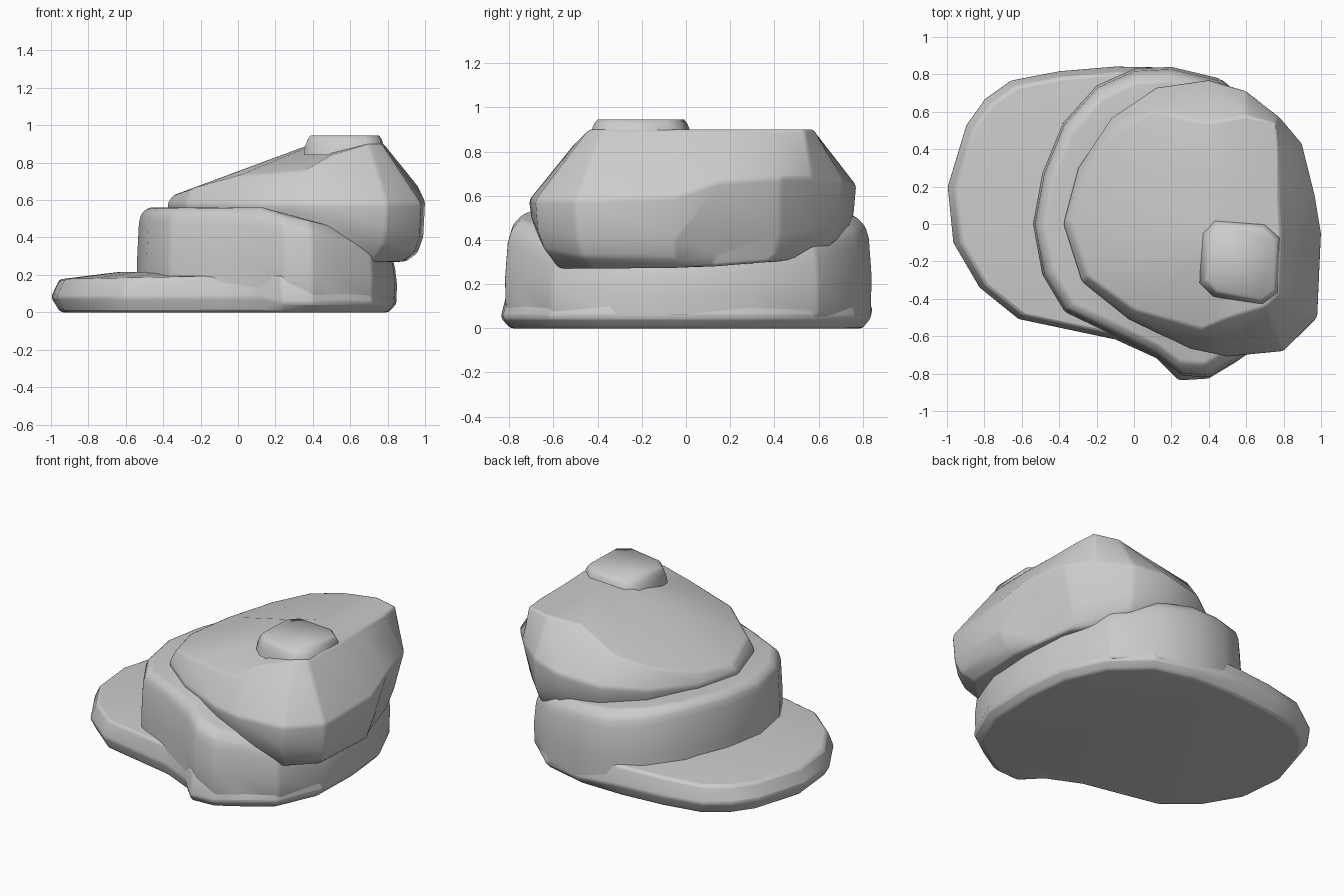
import bpy, bmesh

if "Cube" in bpy.data.objects:
    bpy.data.objects.remove(bpy.data.objects["Cube"])


def loft(name, rings, bevel=0.015):
    """Skin a stack of rings (equal point counts) and cap both ends."""
    bm = bmesh.new()
    loops = [[bm.verts.new(p) for p in r] for r in rings]
    n = len(loops[0])
    for a, b in zip(loops, loops[1:]):
        for i in range(n):
            j = (i + 1) % n
            bm.faces.new((a[i], a[j], b[j], b[i]))
    bm.faces.new(loops[0])
    bm.faces.new(loops[-1])
    bmesh.ops.recalc_face_normals(bm, faces=bm.faces)
    mesh = bpy.data.meshes.new(name)
    bm.to_mesh(mesh)
    bm.free()
    ob = bpy.data.objects.new(name, mesh)
    bpy.context.collection.objects.link(ob)
    bpy.context.view_layer.objects.active = ob
    ob.select_set(True)
    bpy.ops.object.shade_smooth_by_angle(angle=0.9)
    ob.select_set(False)
    if bevel:
        mod = ob.modifiers.new("soft_edges", 'BEVEL')
        mod.width = bevel
        mod.segments = 2
        mod.angle_limit = 0.45
    return ob


def ring(outline, z, s=1.0, c=(0, 0)):
    """Scale an outline about c and lift it to z(x, y)."""
    pts = [(c[0] + (x - c[0]) * s, c[1] + (y - c[1]) * s) for x, y in outline]
    return [(x, y, z(x, y) if callable(z) else z) for x, y in pts]


# Sole slab with the brim on the left
base = [(-1, .2), (-.97, -.1), (-.83, -.34), (-.62, -.51), (-.1, -.62),
        (.12, -.72), (.24, -.84), (.4, -.83), (.55, -.74), (.72, -.62),
        (.84, -.35), (.85, 0), (.82, .3), (.7, .57), (.48, .77), (.2, .84),
        (-.1, .845), (-.4, .82), (-.66, .77), (-.8, .67), (-.9, .53)]
loft("brim_base", [
    ring(base, 0, .95),
    ring(base, lambda x, y: .08 if x < .2 else .05),
    ring(base, lambda x, y: .175 + .02 * min(1, x + 1), .955),
    ring(base, .215, .6, (-.1, 0))])

# Middle band, dipping towards the right and the back
band = [(-.54, 0), (-.49, .27), (-.38, .54), (-.2, .74), (0, .83), (.2, .84),
        (.45, .78), (.68, .6), (.81, .3), (.85, 0), (.84, -.32), (.72, -.61),
        (.53, -.74), (.4, -.82), (.25, -.81), (.12, -.71), (-.1, -.6),
        (-.37, -.47), (-.49, -.27)]


def band_z(x, y):
    return .55 - .48 * min(.54, max(0, x - .33)) - .35 * max(0, abs(y) - .62)


loft("cap_band", [
    ring(band, .05, .995, (.15, 0)),
    ring(band, lambda x, y: band_z(x, y) * .5),
    ring(band, lambda x, y: band_z(x, y) - .07, .985, (.15, 0)),
    ring(band, lambda x, y: band_z(x, y) - .02, .965, (.15, 0)),
    ring(band, lambda x, y: band_z(x, y) + .01, .91, (.15, 0))])

# Overhanging crown with a sloping top and a shallow recess on the right
side = [(-.38, 0), (-.3, .3), (-.12, .57), (.12, .73), (.4, .77), (.6, .71),
        (.78, .57), (.9, .43), (.97, .15), (1, -.05), (.98, -.5), (.8, -.68),
        (.5, -.71), (.3, -.67), (-.03, -.51), (-.28, -.31)]
rim = [(-.35, .02), (-.27, .28), (-.1, .5), (.1, .6), (.38, .54), (.6, .58),
       (.76, .54), (.77, .4), (.77, .15), (.78, -.05), (.77, -.38),
       (.7, -.44), (.5, -.5), (.36, -.56), (0, -.46), (-.25, -.28)]


def low_z(x, y):
    return .54 - .2 * max(0, x - .3)


def ridge_z(x, y):
    return .58 + .1 * min(1, max(0, (y + .1) / .3)) * min(1, max(0, x + .3))


def top_z(x, y):
    return min(.9, .75 + .36 * x) - max(0, -y - .44)


def recess(points):
    return [(x - .06 if x > .7 and .1 < y < .6 else x, y, z)
            for x, y, z in points]


mid = (.35, 0)
loft("cap_crown", [
    ring(side, lambda x, y: .27 + .08 * max(0, y), .84, mid),
    recess(ring(side, lambda x, y: low_z(x, y) - .09, .94, mid)),
    recess(ring(side, low_z, .985, mid)),
    ring(side, ridge_z),
    ring(rim, top_z),
    ring(rim, .9, .2, (.58, 0))])

# Small square button on the crown
button = [(.37, -.05), (.43, .02), (.7, 0), (.78, -.07), (.77, -.37),
          (.69, -.43), (.43, -.38), (.36, -.31)]
loft("cap_button", [
    ring(button, .84, 1.04, (.58, -.2)),
    ring(button, .89),
    ring(button, .925, .94, (.58, -.2)),
    ring(button, .945, .87, (.58, -.2))], 0)
